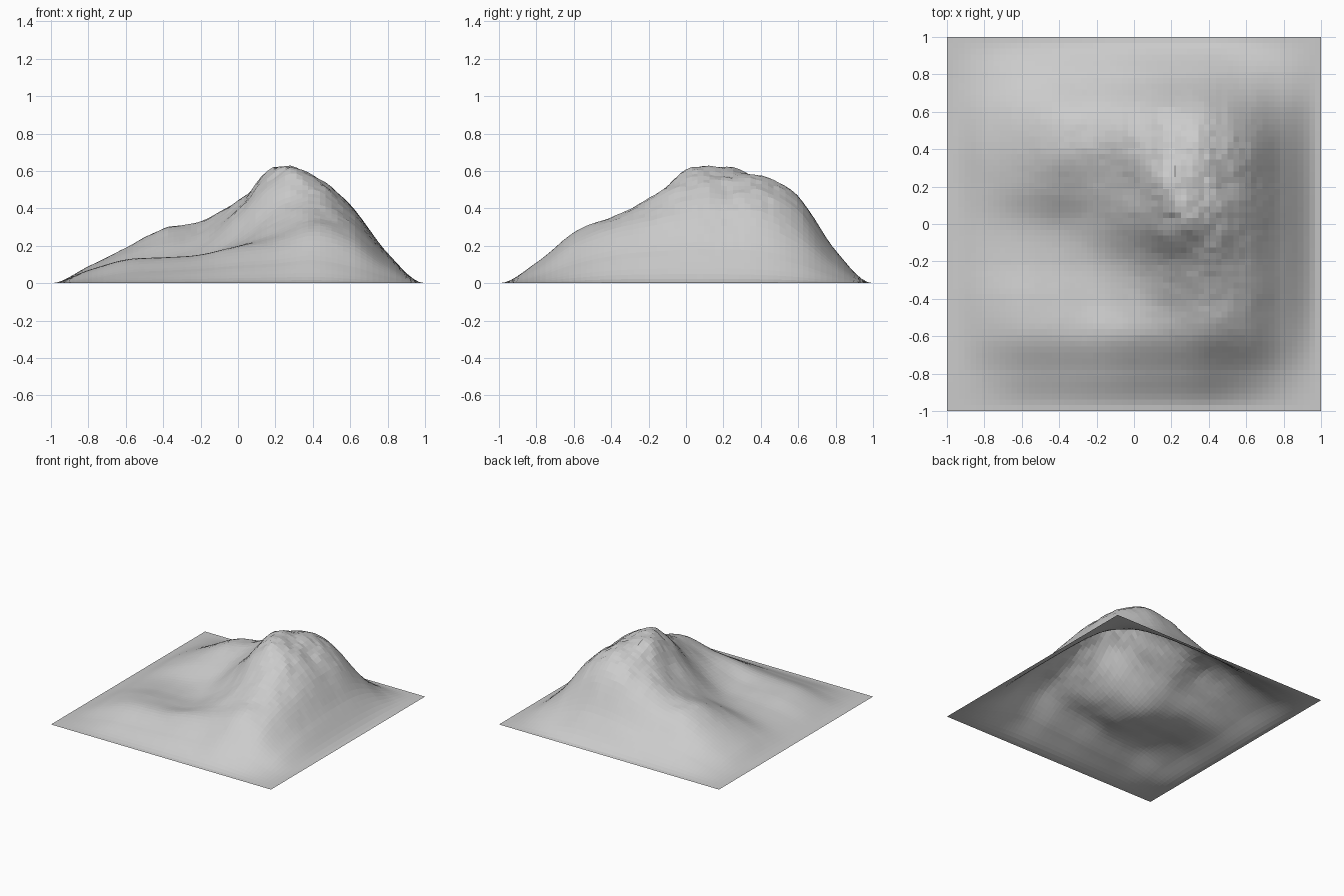
import bpy
import bmesh
from mathutils import Vector, noise

if "Cube" in bpy.data.objects:
    bpy.data.objects.remove(bpy.data.objects["Cube"])

# Broad relief in hundredths, spacing 0.2: rows from y=0.8 to -0.8, columns x=-0.8 to 0.8
RELIEF = [
    [3, 7, 10, 12, 15, 17, 17, 11, 4],
    [7, 16, 25, 29, 37, 45, 45, 30, 11],
    [9, 19, 29, 33, 44, 56, 55, 41, 15],
    [8, 16, 23, 27, 41, 61, 56, 42, 16],
    [6, 10, 13, 19, 36, 57, 57, 41, 16],
    [6, 9.5, 10.5, 13, 24, 39, 45, 36, 15],
    [7, 12, 12.5, 13, 20, 28, 35, 30, 13],
    [6, 12, 13.5, 15, 19, 22, 27, 22, 9],
    [2, 5, 6, 7, 8.5, 9.5, 11, 8, 3],
]


def knot(i, j):
    # Knots mirror past the rim so the slope runs out flat there
    i = abs(i) if i <= 10 else 20 - i
    j = abs(j) if j <= 10 else 20 - j
    if i in (0, 10) or j in (0, 10):
        return 0.0
    return RELIEF[9 - j][i - 1] / 100


def spline(a, b, c, d, t):
    return b + 0.5 * t * (c - a + t * (2*a - 5*b + 4*c - d + t * (3*(b - c) + d - a)))


def height(x, y):
    u, v = (x + 1) * 5, (y + 1) * 5
    i, j = min(int(u), 9), min(int(v), 9)
    rows = [spline(*(knot(i + k, j + m) for k in (-1, 0, 1, 2)), u - i)
            for m in (-1, 0, 1, 2)]
    base = max(0.0, spline(*rows, v - j))
    # Rocky detail, rougher toward the summit
    rough = noise.fractal(Vector((x * 5, y * 5, 3.7)), 0.8, 2.0, 5)
    return max(0.0, base + 0.08 * base * base * rough)


# Open terrain sheet
bm = bmesh.new()
bmesh.ops.create_grid(bm, x_segments=64, y_segments=64, size=1)
for vert in bm.verts:
    vert.co.z = height(vert.co.x, vert.co.y)
mesh = bpy.data.meshes.new("mountain_terrain")
bm.to_mesh(mesh)
bm.free()
terrain = bpy.data.objects.new("mountain_terrain", mesh)
bpy.context.collection.objects.link(terrain)
